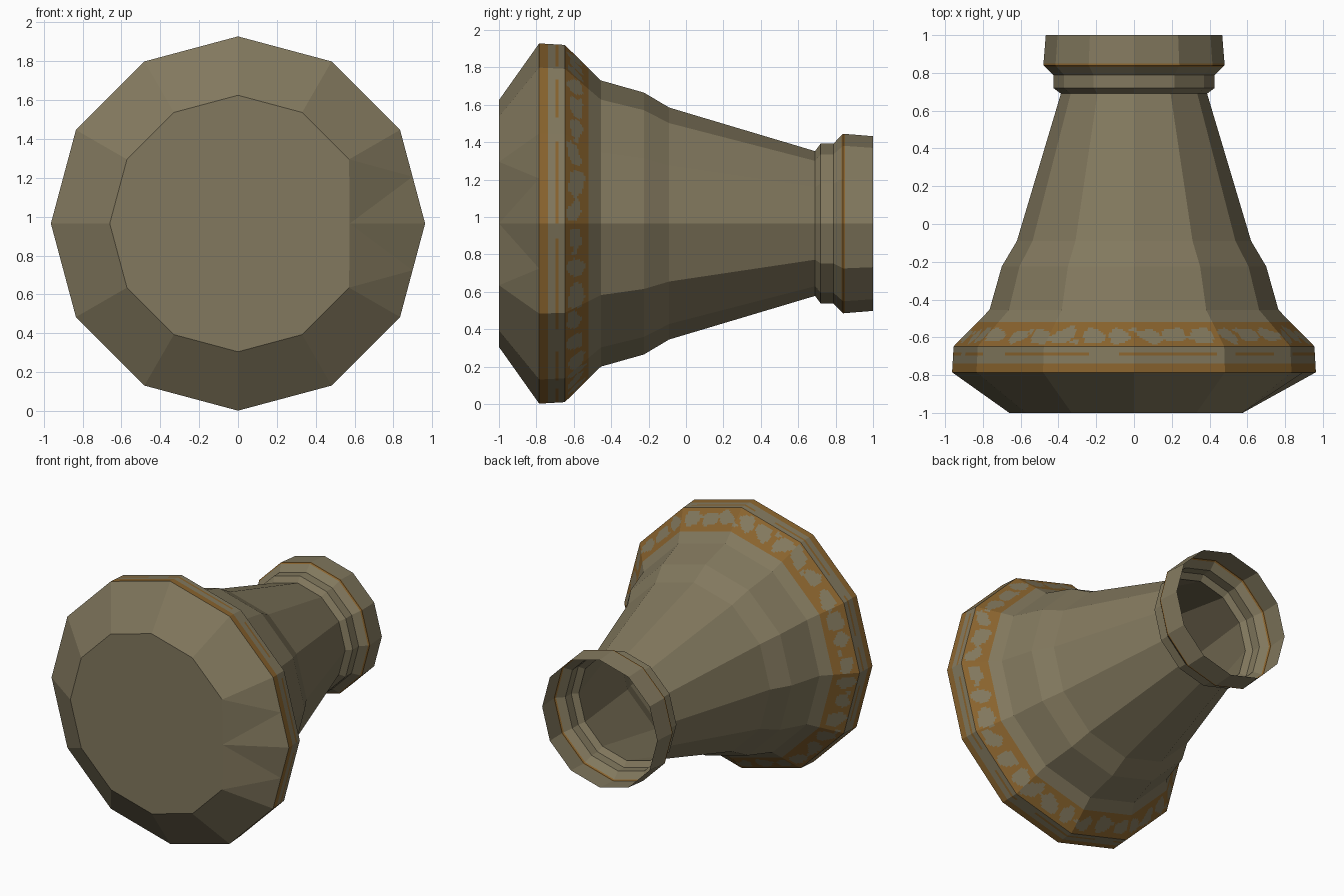
import bpy, bmesh, math, random

if "Cube" in bpy.data.objects:
    bpy.data.objects.remove(bpy.data.objects["Cube"])

random.seed(4)
N = 12            # sides of the lathe
CZ = 0.965        # height of the axis


def material(name, col):
    m = bpy.data.materials.new(name)
    m.diffuse_color = (*col, 1)
    m.use_nodes = True
    m.node_tree.nodes["Principled BSDF"].inputs["Base Color"].default_value = m.diffuse_color
    return m


MATS = [material("khaki stone", (0.225, 0.190, 0.112)),
        material("dull gold", (0.254, 0.127, 0.027))]

# outline along the axis: (y, radius)
PROFILE = [(-1, 0.66), (-0.785, 0.963), (-0.648, 0.955), (-0.455, 0.765),
           (-0.225, 0.70), (-0.09, 0.62), (0.69, 0.387), (0.72, 0.427),
           (0.788, 0.427), (0.84, 0.48), (1.0, 0.467)]


def radius(y):
    for (a, ra), (b, rb) in zip(PROFILE, PROFILE[1:]):
        if y <= b:
            return ra + (rb - ra) * (y - a) / (b - a)
    return PROFILE[-1][1]


def point(r, k, y):
    # k may be fractional: it then lies on the straight side between corners
    i = math.floor(k)
    f = k - i
    a, b = math.tau * i / N, math.tau * (i + 1) / N
    return (r * ((1 - f) * math.cos(a) + f * math.cos(b)), y,
            CZ + r * ((1 - f) * math.sin(a) + f * math.sin(b)))


def finish(name, bm):
    bmesh.ops.remove_doubles(bm, verts=bm.verts, dist=1e-5)
    me = bpy.data.meshes.new(name)
    bm.to_mesh(me)
    bm.free()
    for m in MATS:
        me.materials.append(m)
    ob = bpy.data.objects.new(name, me)
    bpy.context.collection.objects.link(ob)


def lathe(name, ys, div, rule):
    bm = bmesh.new()
    ks = [j / div for j in range(N * div + 1)]
    rows = [[bm.verts.new(point(radius(y), k, y)) for k in ks] for y in ys]
    for i in range(len(ys) - 1):
        for j in range(N * div):
            f = bm.faces.new((rows[i][j], rows[i + 1][j], rows[i + 1][j + 1], rows[i][j + 1]))
            f.material_index = rule((ys[i] + ys[i + 1]) / 2, (ks[j] + ks[j + 1]) / 2)
    finish(name, bm)


# base cap with its bevel; the +x side is cut flat and creased into spikes
bm = bmesh.new()
FLAT = 0.575
inner = []
for k in range(N):
    x, y, z = point(PROFILE[0][1], k, -1)
    inner.append(bm.verts.new((min(x, FLAT), y, z)))
outer = [bm.verts.new(point(PROFILE[1][1], k, PROFILE[1][0])) for k in range(N)]
bm.faces.new(inner)
for k in range(N):
    n = (k + 1) % N
    if k in (0, N - 1):
        mid = bm.verts.new(point(PROFILE[1][1], k + 0.5, PROFILE[1][0]))
        for tri in ((inner[k], outer[k], mid), (inner[k], mid, inner[n]), (inner[n], mid, outer[n])):
            bm.faces.new(tri)
    else:
        bm.faces.new((inner[k], outer[k], outer[n], inner[n]))
bmesh.ops.recalc_face_normals(bm, faces=bm.faces)
if bm.faces[:][0].normal.y > 0:
    bmesh.ops.reverse_faces(bm, faces=bm.faces)
finish("base_cap", bm)


# flange: solid gold stripe and a thin broken line
def flange_rule(y, k):
    if y < -0.74:
        return 1
    return int(-0.70 < y < -0.68 and math.sin(k * 5.1) + math.sin(k * 8.7 + 1) > -0.6)


lathe("flange", [-0.785, -0.738, -0.697, -0.681, -0.648], 12, flange_rule)

# ornamental band: gold ground with irregular khaki blobs
blobs = []
for i in range(N * 3):
    blobs.append(((i + 0.5 + random.uniform(-.12, .12)) / 3, -0.592 + random.uniform(-.008, .008),
                  random.uniform(.11, .145), random.uniform(.034, .045), random.uniform(-.9, .9)))
    if i % 2:
        blobs.append((i / 3, -0.63 + random.uniform(0, .07), .05, .012, 0))


def band_rule(y, k):
    for bk, by, wk, wy, tilt in blobs:
        dk, dy = (k - bk) / wk, (y - by) / wy
        if abs(dk) < 2 and dk * dk + dy * dy + tilt * dk * dy + 0.25 * math.sin(4 * dk + 9 * tilt) < 1:
            return 0
    return 1


lathe("ornament_band", [-0.648 + 0.128 * i / 14 for i in range(15)], 30, band_rule)

# tapering body, neck ring and open mouth with a thin gold line
lathe("tapered_body", [-0.52, -0.455, -0.225, -0.09, 0.69], 1, lambda y, k: 0)
lathe("neck_and_mouth", [0.69, 0.72, 0.788, 0.832, 0.84, 0.849, 1.0], 1,
      lambda y, k: int(0.832 < y < 0.849))
